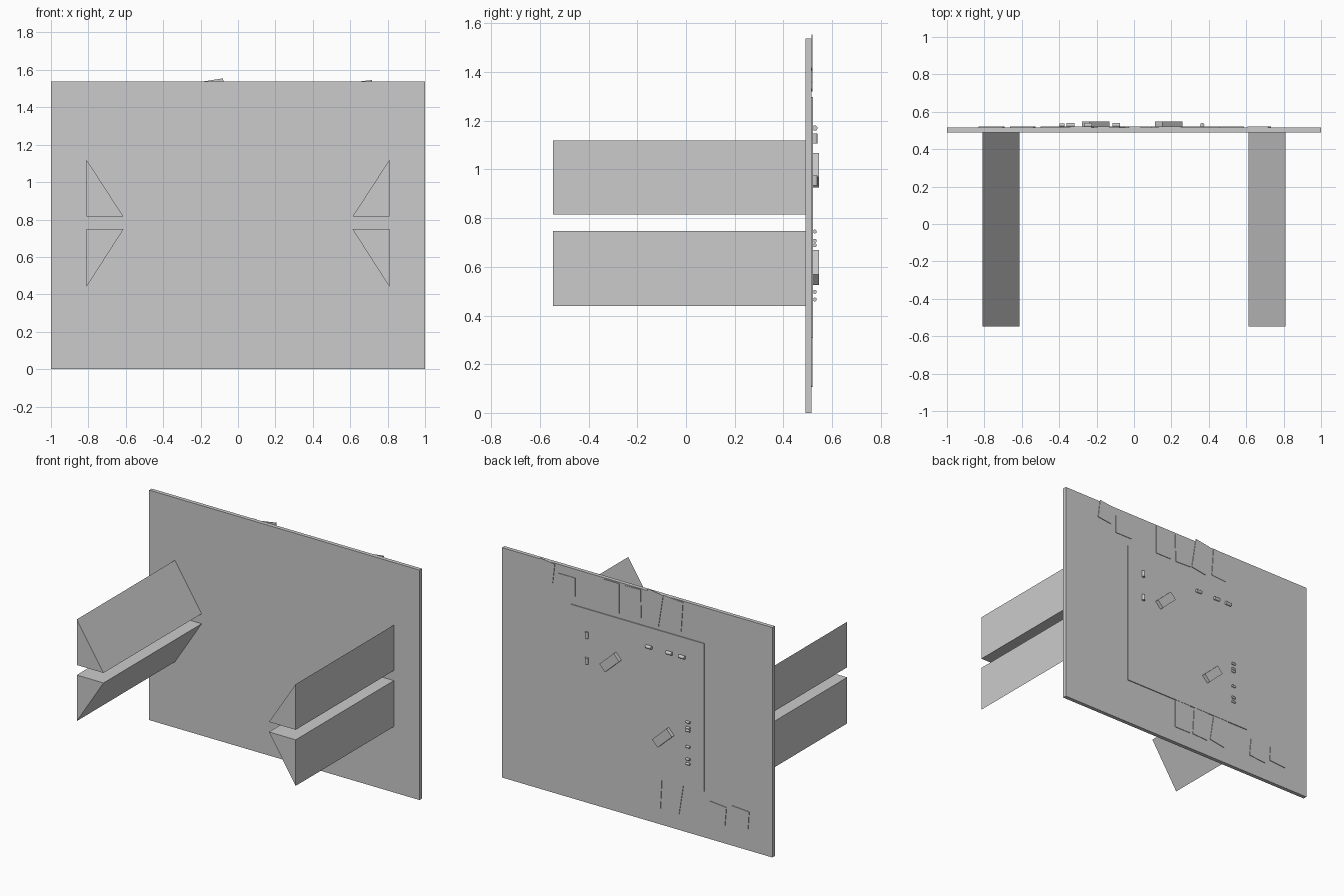
import bpy, bmesh, math
from mathutils import Matrix, Vector

if "Cube" in bpy.data.objects:
    bpy.data.objects.remove(bpy.data.objects["Cube"], do_unlink=True)

grey = bpy.data.materials.new("plain grey")
grey.use_nodes = True
grey.diffuse_color = (0.6, 0.6, 0.6, 1)
grey.node_tree.nodes["Principled BSDF"].inputs["Base Color"].default_value = (0.6, 0.6, 0.6, 1)

FRONT, BACK = 0.49, 0.516      # panel faces
SHEET = 0.522                  # outer face of the square sheet


def add_object(name, bm):
    bmesh.ops.recalc_face_normals(bm, faces=bm.faces)
    mesh = bpy.data.meshes.new(name)
    bm.to_mesh(mesh)
    bm.free()
    mesh.materials.append(grey)
    obj = bpy.data.objects.new(name, mesh)
    bpy.context.collection.objects.link(obj)
    return obj


def prism(name, outline, y0, y1):
    """Extrude an x-z outline from y0 to y1."""
    bm = bmesh.new()
    face = bm.faces.new([bm.verts.new((x, y0, z)) for x, z in outline])
    new = bmesh.ops.extrude_face_region(bm, geom=[face])["geom"]
    bmesh.ops.translate(bm, vec=(0, y1 - y0, 0),
                        verts=[g for g in new if isinstance(g, bmesh.types.BMVert)])
    return add_object(name, bm)


def slab(name, x, z, w, h, y0, y1, tilt=0):
    """Box centred on x, z and turned about y by tilt degrees in the x-z plane."""
    c, s = math.cos(math.radians(tilt)), math.sin(math.radians(tilt))
    corners = [(-w / 2, -h / 2), (w / 2, -h / 2), (w / 2, h / 2), (-w / 2, h / 2)]
    return prism(name, [(x + a * c - b * s, z + a * s + b * c) for a, b in corners], y0, y1)


def rod(name, x, z, axis, length=0.035, radius=0.011):
    """Small round component lying along x or z."""
    bm = bmesh.new()
    turn = Matrix.Rotation(math.pi / 2, 4, 'Y') if axis == 'x' else Matrix.Identity(4)
    bmesh.ops.create_cone(bm, cap_ends=True, segments=16, radius1=radius, radius2=radius,
                          depth=length, matrix=Matrix.Translation((x, SHEET + 0.007, z)) @ turn)
    obj = add_object(name, bm)
    bpy.ops.object.select_all(action='DESELECT')
    obj.select_set(True)
    bpy.context.view_layer.objects.active = obj
    bpy.ops.object.shade_smooth_by_angle(angle=math.radians(40))


# Main upright panel
slab("panel", 0, 0.769, 2, 1.538, FRONT, BACK)

# Four triangular rails reaching forward, mirrored left and right
for side, s in (("left", 1), ("right", -1)):
    prism("upper_rail_" + side, [(s * 0.81, 1.12), (s * 0.81, 0.815), (s * 0.612, 0.815)], -0.547, FRONT)
    prism("lower_rail_" + side, [(s * 0.81, 0.44), (s * 0.81, 0.748), (s * 0.612, 0.748)], -0.547, FRONT)

# Square sheet on the back
slab("square_sheet", -0.007, 0.803, 0.986, 0.99, BACK, SHEET)

# Thin label plates above and below the sheet: x, z, width, height, tilt
plates = [
    (0.19, 1.43, 0.12, 0.2, 0), (0.03, 1.43, 0.12, 0.2, -2),
    (-0.12, 1.437, 0.115, 0.22, 9), (-0.277, 1.435, 0.115, 0.2, 4),
    (0.67, 1.475, 0.11, 0.13, 7), (0.522, 1.418, 0.13, 0.124, 0),
    (0.03, 0.21, 0.12, 0.2, 0), (-0.12, 0.21, 0.12, 0.2, 3),
    (-0.272, 0.22, 0.115, 0.21, 9),
    (-0.595, 0.188, 0.125, 0.125, 5), (-0.762, 0.207, 0.13, 0.115, 4),
]
for i, (x, z, w, h, tilt) in enumerate(plates):
    slab(f"label_plate_{i + 1}", x, z, w, h, BACK, 0.520, tilt)

# Two angled blocks
for name, x, z in (("upper_block", 0.185, 0.997), ("lower_block", -0.205, 0.597)):
    slab(name, x, z, 0.145, 0.06, SHEET - 0.002, 0.547, 137)

# Small round components
for i, (x, z) in enumerate([(0.365, 1.127), (0.365, 0.955)]):
    rod(f"upright_component_{i + 1}", x, z, 'z', length=0.042)
for i, (x, z) in enumerate([(-0.095, 1.17), (-0.245, 1.17), (-0.34, 1.17)]):
    rod(f"flat_component_{i + 1}", x, z, 'x', length=0.042)
for i, z in enumerate([0.745, 0.707, 0.689, 0.58, 0.497, 0.466]):
    rod(f"small_component_{i + 1}", -0.385, z, 'x', length=0.026, radius=0.008)
